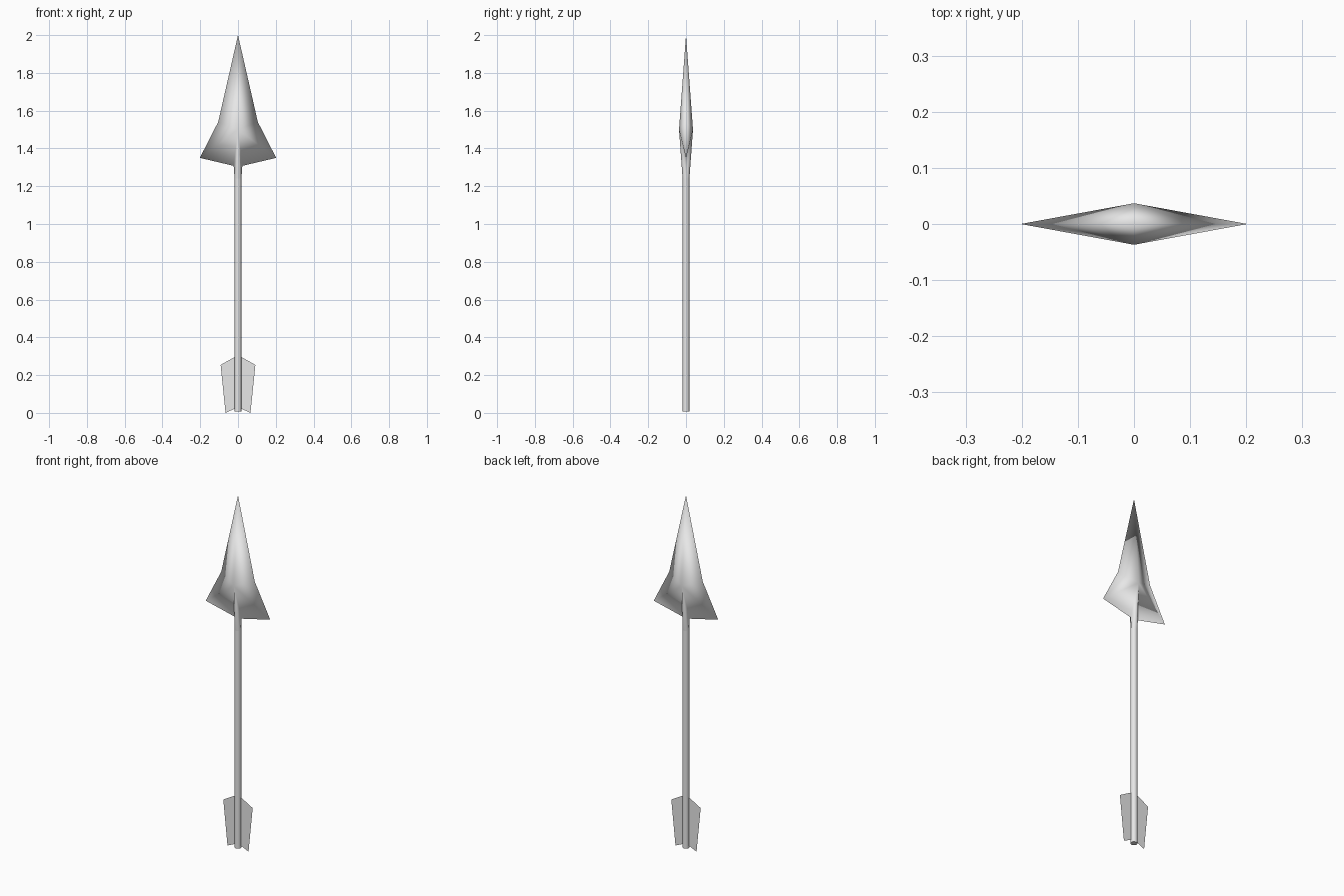
import bpy, bmesh, math

if "Cube" in bpy.data.objects:
    bpy.data.objects.remove(bpy.data.objects["Cube"])

grey = bpy.data.materials.new("light_grey")
grey.diffuse_color = (0.8, 0.8, 0.8, 1)
grey.use_nodes = True
grey.node_tree.nodes["Principled BSDF"].inputs["Base Color"].default_value = grey.diffuse_color

SIDES = 12
R = 0.018


def make(name, bm, smooth=None):
    bmesh.ops.recalc_face_normals(bm, faces=bm.faces)
    me = bpy.data.meshes.new(name)
    bm.to_mesh(me)
    bm.free()
    me.materials.append(grey)
    ob = bpy.data.objects.new(name, me)
    bpy.context.collection.objects.link(ob)
    if smooth:
        bpy.ops.object.select_all(action='DESELECT')
        ob.select_set(True)
        bpy.context.view_layer.objects.active = ob
        bpy.ops.object.shade_smooth_by_angle(angle=math.radians(smooth))
    return ob


def ring(bm, z):
    return [bm.verts.new((R * math.cos(a), R * math.sin(a), z))
            for a in (2 * math.pi * i / SIDES for i in range(SIDES))]


# Shaft: capped tube up to the socket
bm = bmesh.new()
lo, hi = ring(bm, 0.008), ring(bm, 1.24)
for i in range(SIDES):
    j = (i + 1) % SIDES
    bm.faces.new((lo[i], lo[j], hi[j], hi[i]))
bm.faces.new(lo)
make("shaft", bm, 60)

# Arrowhead: barbed outline and shaft socket fanned to a ridge point per side
bm = bmesh.new()
base = ring(bm, 1.24)
outline = [(-0.023, 1.308), (-0.202, 1.35), (-0.105, 1.54), (0, 2.0),
           (0.105, 1.54), (0.202, 1.35), (0.023, 1.308)]
rim = [bm.verts.new((x, 0, z)) for x, z in outline]
half = SIDES // 2
for s in (1, -1):
    ridge = bm.verts.new((0, s * 0.037, 1.5))
    loop = rim + [base[(s * i) % SIDES] for i in range(half + 1)]
    for i, v in enumerate(loop):
        bm.faces.new((v, loop[(i + 1) % len(loop)], ridge))
make("arrowhead", bm, 180)

# Fletching: a flat vane on each side
for s, name in ((-1, "left_vane"), (1, "right_vane")):
    bm = bmesh.new()
    bm.faces.new([bm.verts.new((s * x, 0, z)) for x, z in
                  [(0, 0.306), (0.092, 0.254), (0.066, 0.0), (0, 0.03)]])
    make(name, bm)
